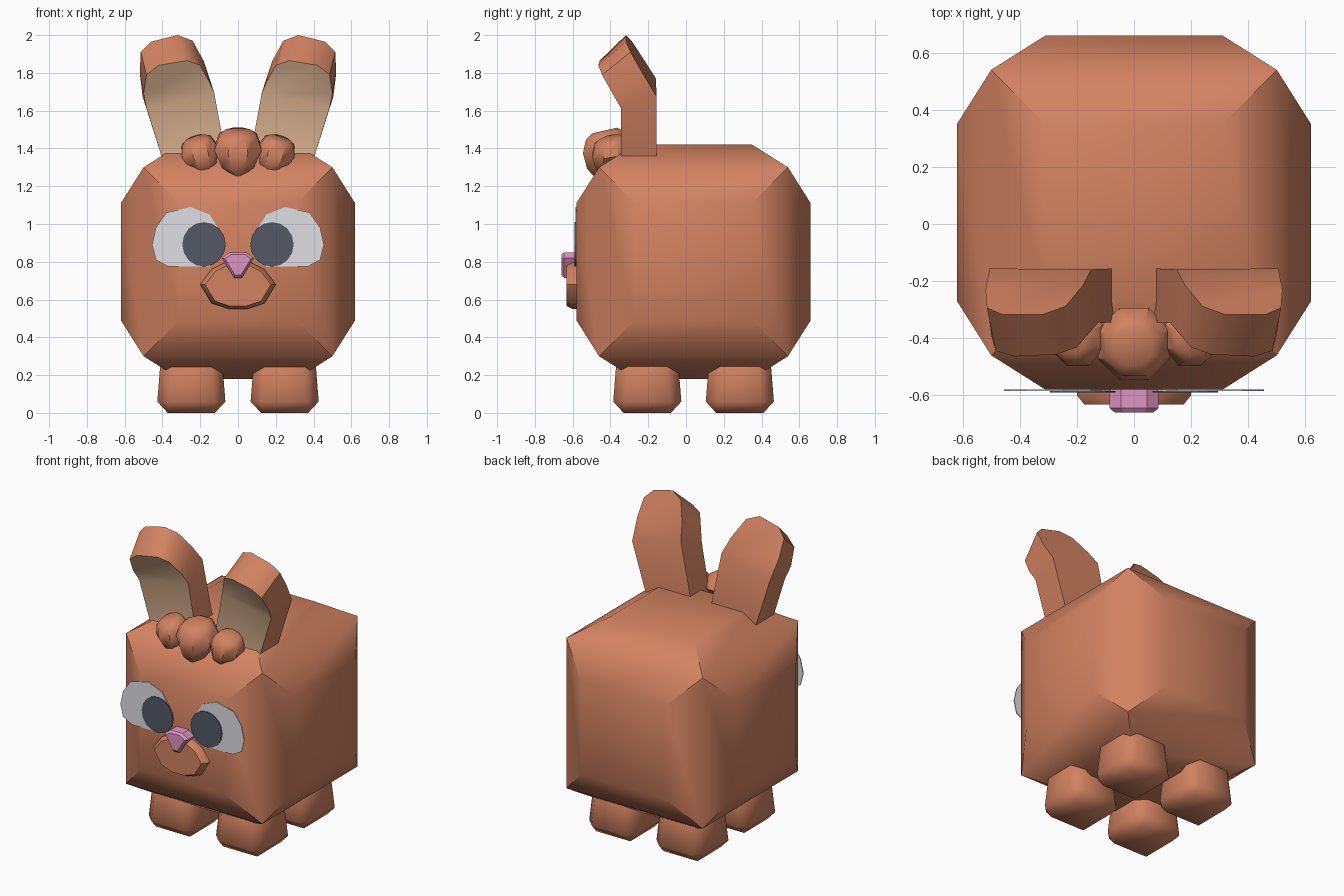
import bpy, bmesh, math
from mathutils import Vector

if "Cube" in bpy.data.objects:
    bpy.data.objects.remove(bpy.data.objects["Cube"])


def material(name, rgb):
    m = bpy.data.materials.new(name)
    lin = [(c / 255 / 12.92 if c < 10 else ((c / 255 + 0.055) / 1.055) ** 2.4) for c in rgb]
    m.diffuse_color = (*lin, 1)
    m.use_nodes = True
    m.node_tree.nodes["Principled BSDF"].inputs["Base Color"].default_value = m.diffuse_color
    return m


FUR = material("fur brown", (210, 130, 97))
INNER = material("inner ear beige", (224, 182, 148))
WHITE = material("eye white", (223, 223, 228))
DARK = material("pupil dark", (82, 88, 101))
PINK = material("nose pink", (224, 148, 196))


def finish(name, bm, mats, smooth=None):
    bmesh.ops.recalc_face_normals(bm, faces=bm.faces)
    me = bpy.data.meshes.new(name)
    bm.to_mesh(me)
    bm.free()
    ob = bpy.data.objects.new(name, me)
    bpy.context.collection.objects.link(ob)
    for m in mats:
        me.materials.append(m)
    if smooth:
        bpy.ops.object.select_all(action='DESELECT')
        bpy.context.view_layer.objects.active = ob
        ob.select_set(True)
        bpy.ops.object.shade_smooth_by_angle(angle=math.radians(smooth))
    return ob


def loft(bm, rings):
    """Skin closed rings of equal length and cap both ends."""
    vs = [[bm.verts.new(p) for p in r] for r in rings]
    n = len(vs[0])
    for a, b in zip(vs, vs[1:]):
        for i in range(n):
            bm.faces.new((a[i], a[(i + 1) % n], b[(i + 1) % n], b[i]))
    bm.faces.new(vs[0])
    bm.faces.new(vs[-1])


def plate(name, outline, layers, mat, smooth=None):
    """Front-view outline lofted along y; layers are (y, scale) pairs."""
    cx = sum(p[0] for p in outline) / len(outline)
    cz = sum(p[1] for p in outline) / len(outline)
    bm = bmesh.new()
    loft(bm, [[(cx + (x - cx) * s, y, cz + (z - cz) * s) for x, z in outline] for y, s in layers])
    return finish(name, bm, [mat], smooth)


# Body: cube whose six faces bulge out to smaller flat squares
bm = bmesh.new()
bmesh.ops.create_cube(bm, size=1.0)
bmesh.ops.inset_individual(bm, faces=bm.faces[:], thickness=0.19, depth=0.12, use_even_offset=True)
bmesh.ops.translate(bm, verts=bm.verts, vec=(0, 0.04, 0.80))
finish("body", bm, [FUR], 40)

# Feet: tapered, bevelled blocks
for sx, side in ((-1, "left"), (1, "right")):
    for y, end in ((-0.205, "front"), (0.285, "back")):
        bm = bmesh.new()
        bmesh.ops.create_cube(bm, size=0.37)
        for v in bm.verts:
            if v.co.z > 0:
                v.co.x *= 0.84
                v.co.y *= 0.84
        bmesh.ops.bevel(bm, geom=bm.edges[:], offset=0.06, segments=1, affect='EDGES')
        lo = min(v.co.z for v in bm.verts)
        bmesh.ops.translate(bm, verts=bm.verts, vec=(sx * 0.247, y, -lo))
        finish(f"{end}_{side}_foot", bm, [FUR], 50)

# Ears: bent slabs with a beige front; second and second-last points lie on the bend
EAR_BACK = [(.38, 1.28), (.505, 1.675), (.52, 1.80), (.515, 1.91), (.46, 1.965),
            (.32, 2.0), (.24, 1.97), (.18, 1.86), (.15, 1.77), (.05, 1.28)]
EAR_FRONT = [(.38, 1.28), (.485, 1.615), (.50, 1.69), (.485, 1.79), (.42, 1.84),
             (.27, 1.865), (.20, 1.84), (.15, 1.75), (.125, 1.69), (.05, 1.28)]


def bent(x, z, y, bend, sx):
    return (sx * x, y - 0.58 * max(0, z - bend - (0.52 - x) * 0.25), z)


for sx, side in ((-1, "left"), (1, "right")):
    bm = bmesh.new()
    back = [bm.verts.new(bent(x, z, -0.155, 1.67, sx)) for x, z in EAR_BACK]
    front = [bm.verts.new(bent(x, z, -0.345, 1.61, sx)) for x, z in EAR_FRONT]
    n = len(back)
    for loop, mi in ((back, 0), (front, 1)):
        for part in ((loop[0], loop[1], loop[-2], loop[-1]), loop[1:-1]):
            bm.faces.new(part).material_index = mi
    for i in range(n):
        j = (i + 1) % n
        bm.faces.new((back[i], back[j], front[j], front[i]))
    finish(f"{side}_ear", bm, [FUR, INNER], 40)


# Forehead tuft: three eight-sided drops, pointed at the bottom
def tuft(name, centre, size, lean):
    bm = bmesh.new()
    rings = []
    for dy, dz, r, tilt in ((-.05, -.145, .012, 0), (-.02, -.09, .09, .1),
                            (0, .01, .136, .2), (-.01, .08, .108, .23), (-.01, .105, .07, .23)):
        ring = []
        for k in range(8):
            a = math.tau * (k + 0.5) / 8
            x, y = r * math.cos(a), r * math.sin(a)
            z = dz + y * tilt
            ring.append(Vector(centre) + size * Vector((x * math.cos(lean) + z * math.sin(lean), y + dy,
                                                        z * math.cos(lean) - x * math.sin(lean))))
        rings.append(ring)
    loft(bm, rings)
    finish(name, bm, [FUR], 40)


tuft("middle_tuft", (0, -0.42, 1.39), 1.0, 0)
tuft("left_tuft", (-0.20, -0.395, 1.375), 0.8, -0.3)
tuft("right_tuft", (0.20, -0.395, 1.375), 0.8, 0.3)

# Eyes: flat white plates that overhang the face, with round pupils
EYE = [(.08, .89), (.10, .97), (.15, 1.05), (.25, 1.09), (.38, 1.06), (.435, .98),
       (.455, .89), (.435, .81), (.37, .775), (.15, .775)]
for sx, side in ((-1, "left"), (1, "right")):
    plate(f"{side}_eye", [(sx * x, z) for x, z in EYE], [(-.579, 1), (-.585, 1)], WHITE)
    pupil = [(sx * 0.18 + 0.115 * math.cos(math.tau * k / 16), 0.892 + 0.118 * math.sin(math.tau * k / 16))
             for k in range(16)]
    plate(f"{side}_pupil", pupil, [(-.584, 1), (-.590, 1)], DARK)

# Muzzle and nose
HALF = [(.06, .80), (.14, .76), (.20, .68), (.14, .58), (.05, .55)]
plate("muzzle", HALF + [(-x, z) for x, z in reversed(HALF)],
      [(-.57, 1), (-.60, 1), (-.632, .87)], FUR, 50)
NOSE = [(.045, .85), (.085, .82), (.02, .715)]
plate("nose", NOSE + [(-x, z) for x, z in reversed(NOSE)],
      [(-.57, 1), (-.645, 1), (-.66, .8)], PINK)
